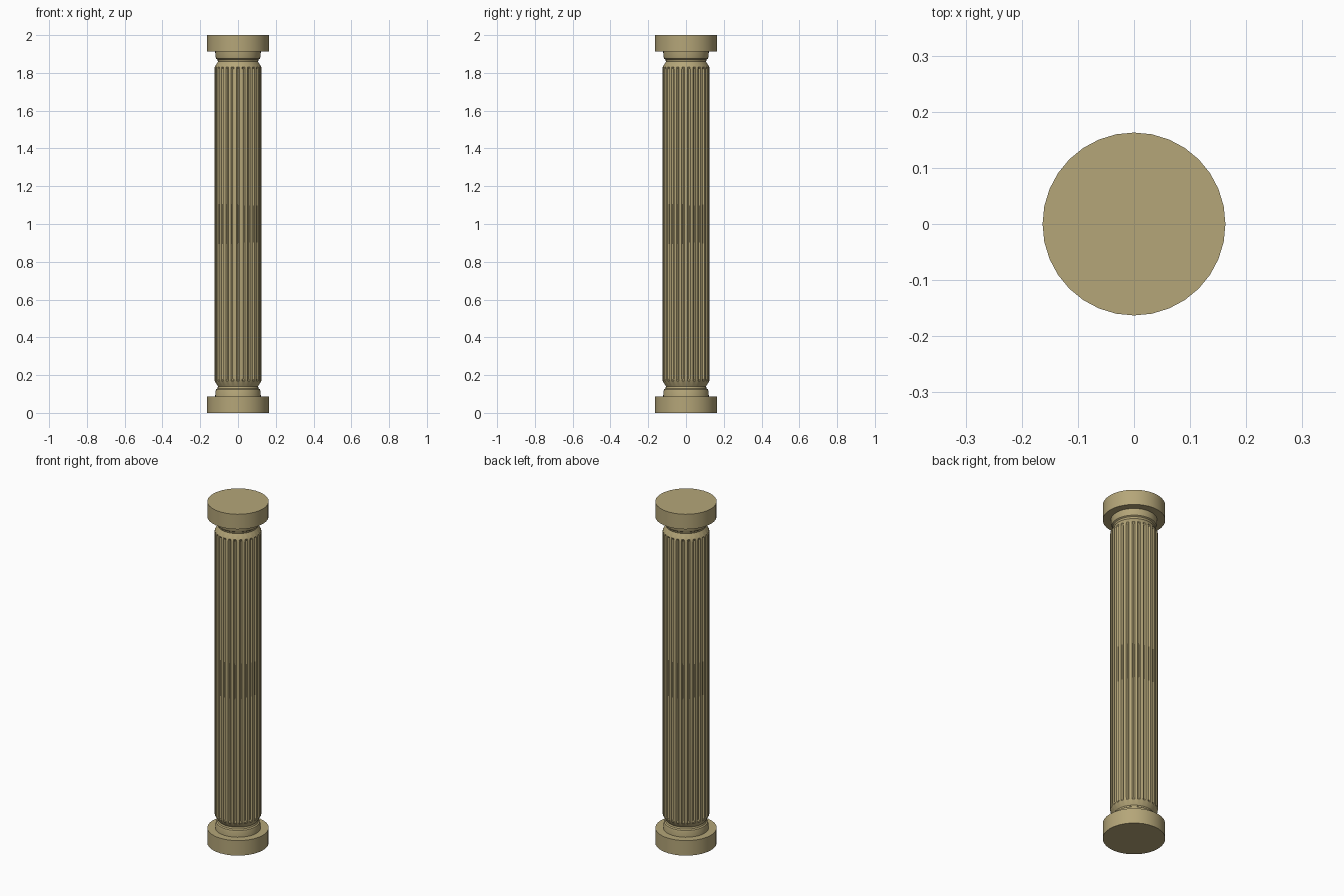
import bpy, bmesh
from math import sin, cos, pi, radians

if "Cube" in bpy.data.objects:
    bpy.data.objects.remove(bpy.data.objects["Cube"])

mat = bpy.data.materials.new("stone")
mat.diffuse_color = (0.46, 0.38, 0.19, 1)
mat.use_nodes = True
mat.node_tree.nodes["Principled BSDF"].inputs["Base Color"].default_value = mat.diffuse_color
FLUTES = 26


def loft(name, rings, angle=25):
    """Skin a list of rings (lists of xyz) into a capped solid."""
    bm = bmesh.new()
    vs = [[bm.verts.new(p) for p in r] for r in rings]
    n = len(vs[0])
    for a, b in zip(vs, vs[1:]):
        for i in range(n):
            j = (i + 1) % n
            bm.faces.new((a[i], a[j], b[j], b[i]))
    bm.faces.new(vs[0][::-1])
    bm.faces.new(vs[-1])
    bmesh.ops.recalc_face_normals(bm, faces=bm.faces)
    me = bpy.data.meshes.new(name)
    bm.to_mesh(me)
    bm.free()
    me.materials.append(mat)
    ob = bpy.data.objects.new(name, me)
    bpy.context.collection.objects.link(ob)
    bpy.ops.object.select_all(action='DESELECT')
    ob.select_set(True)
    bpy.context.view_layer.objects.active = ob
    bpy.ops.object.shade_smooth_by_angle(angle=radians(angle))


def circle(r, z, n=32):
    return [(r * cos(2 * pi * i / n), r * sin(2 * pi * i / n), z) for i in range(n)]


def fluted(r, depth, z):
    # each flute: two lips and a narrow rounded groove, one centred on the front
    pts = []
    for k in range(FLUTES):
        for t, d in ((-0.25, 0), (-0.13, 0.8), (0, 1), (0.13, 0.8), (0.25, 0), (0.5, 0)):
            a = -pi / 2 + 2 * pi * (k + t) / FLUTES
            pts.append(((r - depth * d) * cos(a), (r - depth * d) * sin(a), z))
    return pts


# fluted shaft in two drums meeting at mid height, mirrored top to bottom
for label, f in (("lower", lambda z: z), ("upper", lambda z: 2 - z)):
    loft(label + "_shaft", [fluted(0.125, 0.008, f(1.0)), fluted(0.125, 0.008, f(0.18)),
                            fluted(0.123, 0, f(0.168)), fluted(0.106, 0, f(0.14))])
    # moulded collar between shaft and plinth
    loft(label + "_collar", [circle(r, f(z)) for r, z in
         ((0.106, 0.14), (0.109, 0.13), (0.116, 0.125), (0.119, 0.115), (0.121, 0.085))])
    # round plinth
    loft(label + "_plinth", [circle(0.163, f(0)), circle(0.163, f(0.088))])
